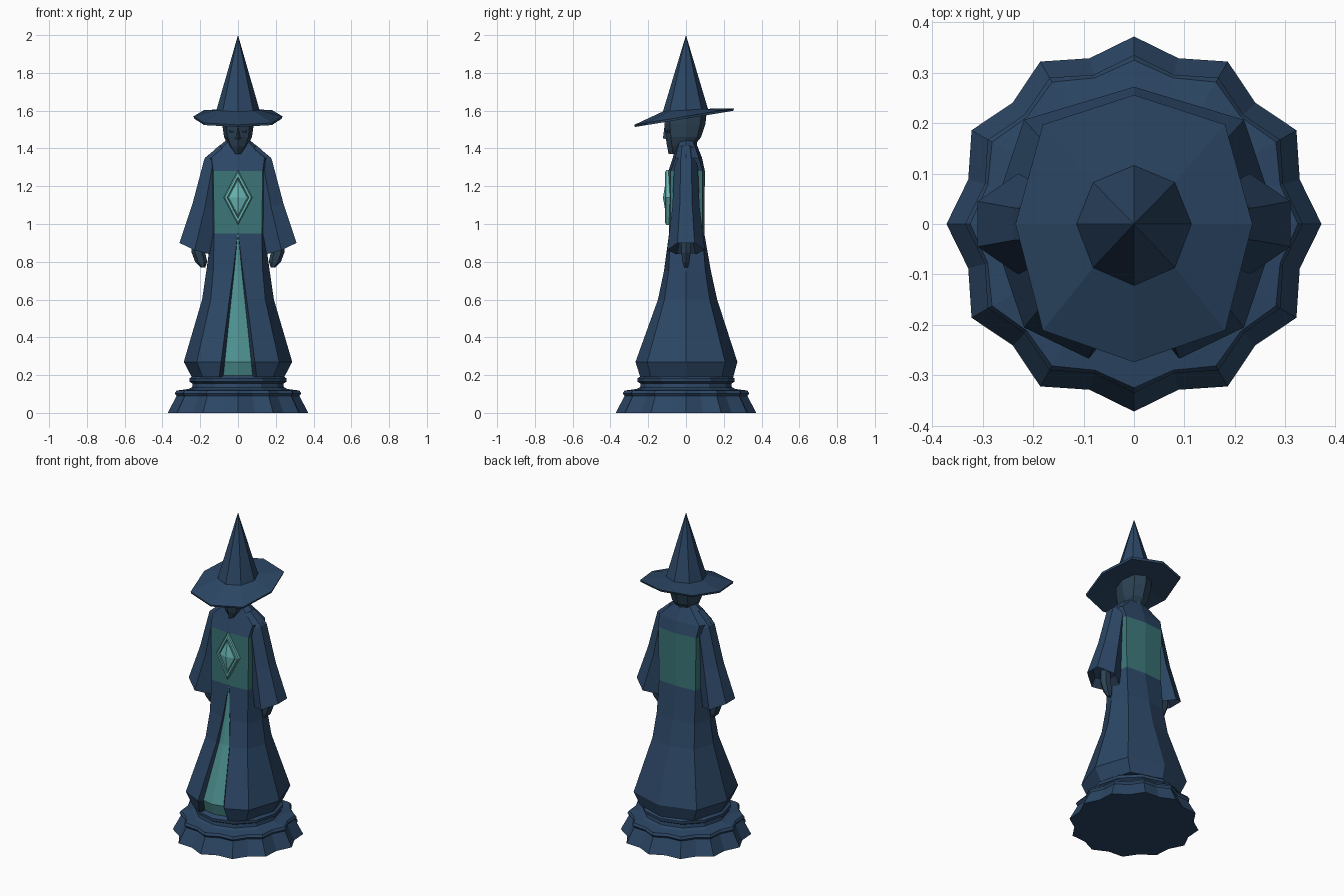
import bpy, bmesh, math

if "Cube" in bpy.data.objects:
    bpy.data.objects.remove(bpy.data.objects["Cube"])


def material(name, rgb):
    m = bpy.data.materials.new(name)
    m.diffuse_color = (*rgb, 1)
    m.use_nodes = True
    m.node_tree.nodes["Principled BSDF"].inputs["Base Color"].default_value = m.diffuse_color
    return m


NAVY = material("navy", (0.025, 0.062, 0.13))
DARK = material("dark_blue", (0.015, 0.032, 0.065))
FACE = material("slate_face", (0.025, 0.055, 0.09))
TEAL = material("teal", (0.045, 0.18, 0.19))
PALE = material("pale_teal", (0.075, 0.28, 0.28))
GLOW = material("glowing_teal", (0.14, 0.47, 0.46))


def loft(name, rings, mats, pick=None):
    """Bridge equal-length rings into one capped flat-shaded solid."""
    bm = bmesh.new()
    rows = [[bm.verts.new(p) for p in r] for r in rings]
    n = len(rows[0])
    for i in range(len(rows) - 1):
        for j in range(n):
            k = (j + 1) % n
            f = bm.faces.new((rows[i][j], rows[i][k], rows[i + 1][k], rows[i + 1][j]))
            f.material_index = pick(i, j) if pick else 0
    bm.faces.new(rows[0][::-1])
    bm.faces.new(rows[-1])
    bmesh.ops.remove_doubles(bm, verts=bm.verts, dist=1e-5)
    bmesh.ops.recalc_face_normals(bm, faces=bm.faces)
    me = bpy.data.meshes.new(name)
    bm.to_mesh(me)
    bm.free()
    for m in mats:
        me.materials.append(m)
    ob = bpy.data.objects.new(name, me)
    bpy.context.collection.objects.link(ob)
    return ob


def octagon(rx, yf, yb, z, k=0.74, tilt=0):
    """Eight-sided ring with its own front and back depth."""
    half = [(0, -yf), (k * rx, -k * yf), (rx, 0), (k * rx, k * yb), (0, yb)]
    pts = half + [(-x, y) for x, y in half[3:0:-1]]
    return [(x, y, z + tilt * y) for x, y in pts]


def robe_ring(rx, yf, yb, z, s, k):
    """Octagon whose front opens in a slit of half width s over a recessed panel."""
    d = min(0.03, s * 0.4)
    half = [(0, -yf + d * 0.4), (s, -yf + d), (s + d * 0.7, -yf * 0.99), (k * rx, -k * yf),
            (rx, 0), (k * rx, k * yb), (0, yb)]
    pts = half + [(-x, y) for x, y in half[5:0:-1]]
    return [(x, y, z) for x, y in pts]


# Scalloped pedestal: twelve points, fading out on the upper mouldings
profile = [(.372, 0, 1), (.325, .09, 1), (.335, .103, 1), (.325, .118, .9), (.265, .126, .6),
           (.243, .135, .4), (.24, .155, .4), (.257, .165, .4), (.258, .182, .4), (.235, .198, .3)]
base = []
for r, z, w in profile:
    row = []
    for j in range(24):
        a = math.tau * j / 24
        q = r * (1 - 0.085 * w * (j % 2))
        row.append((q * math.cos(a), q * math.sin(a), z))
    base.append(row)
loft("pedestal", base, [NAVY])

# Robe skirt with the pale panel showing in its front slit
loft("robe_skirt", [robe_ring(.245, .245, .25, .19, .078, .76),
                    robe_ring(.287, .27, .272, .27, .07, .76),
                    robe_ring(.19, .15, .165, .60, .036, .76),
                    robe_ring(.168, .118, .132, .75, .02, .78),
                    robe_ring(.14, .09, .097, .95, .001, .9)],
     [NAVY, PALE, DARK],
     lambda i, j: 1 if j in (0, 11) else (2 if j in (1, 10) else 0))

# Teal torso and navy shoulder yoke
loft("torso", [octagon(.14, .09, .097, .95, .9), octagon(.15, .093, .1, 1.28, .87)], [TEAL])
loft("shoulder_yoke", [octagon(.15, .093, .1, 1.28, .87),
                       octagon(.175, .07, .085, 1.35, .8),
                       octagon(.085, .05, .055, 1.425, .75),
                       octagon(.055, .04, .045, 1.45)], [NAVY])


def sleeve_ring(side, xi, xo, hy, zi, zo):
    xm, zm = xi + .5 * (xo - xi), zi + .35 * (zo - zi)
    pts = [(xo, -.45 * hy, zo), (xo, .45 * hy, zo), (xm, hy, zm),
           (xi, .5 * hy, zi), (xi, -.5 * hy, zi), (xm, -hy, zm)]
    return [(side * x, y, z) for x, y, z in pts]


# Flared sleeves with hollow cuffs, and the hands below them
for side, label in ((-1, "left"), (1, "right")):
    loft(label + "_sleeve", [sleeve_ring(side, .07, .10, .045, 1.40, 1.415),
                             sleeve_ring(side, .09, .178, .062, 1.30, 1.345),
                             sleeve_ring(side, .11, .24, .072, 1.08, 1.11),
                             sleeve_ring(side, .15, .31, .1, .84, .9),
                             sleeve_ring(side, .17, .28, .075, .90, .935)],
         [NAVY, DARK], lambda i, j: 1 if i == 3 else 0)
    hand = []
    for x, z, hx, hy in ((.215, .92, .03, .03), (.21, .85, .036, .028),
                         (.195, .80, .032, .022), (.185, .77, .012, .012)):
        hand.append([(side * (x + hx * math.cos(math.tau * j / 6)),
                      hy * math.sin(math.tau * j / 6), z) for j in range(6)])
    loft(label + "_hand", hand, [FACE])

# Neck and head with a pointed chin
loft("neck", [octagon(.05, .045, .055, 1.36), octagon(.048, .04, .06, 1.5)], [NAVY])
loft("head", [octagon(.018, .092, -.03, 1.37), octagon(.05, .1, .04, 1.41),
              octagon(.074, .108, .08, 1.46), octagon(.084, .115, .103, 1.53),
              octagon(.088, .105, .11, 1.595)], [FACE])
# Nose and narrow eyes
loft("nose", [[(-.014, -.1, 1.45), (.014, -.1, 1.45), (0, -.122, 1.452)],
              [(-.006, -.1, 1.51), (.006, -.1, 1.51), (0, -.115, 1.51)]], [FACE])
for side, label in ((-1, "left"), (1, "right")):
    loft(label + "_eye", [[(side * x, y + d, z) for x, y, z in
                           ((.015, -.108, 1.487), (.048, -.093, 1.497), (.045, -.093, 1.482))]
                          for d in (-.004, .02)], [DARK])

# Pointed hat with tilted brim
loft("pointed_hat", [octagon(.095, .11, .11, 1.572, .74, .1),
                     octagon(.232, .27, .25, 1.558, .77, .165),
                     octagon(.235, .274, .256, 1.57, .77, .165),
                     octagon(.114, .122, .116, 1.603, .71, .06),
                     octagon(0, 0, 0, 2.0)],
     [NAVY])


def diamond(w, h, y):
    return [(w, y, 1.14), (0, y, 1.14 + h), (-w, y, 1.14), (0, y, 1.14 - h)]


# Chest jewel in a diamond frame
loft("jewel_frame", [diamond(.076, .145, -.085), diamond(.076, .145, -.105),
                     diamond(.07, .132, -.111), diamond(.058, .11, -.111),
                     diamond(.055, .104, -.102)], [PALE, GLOW],
     lambda i, j: 1 if i < 3 else 0)
loft("jewel", [diamond(.052, .098, -.1), diamond(.05, .094, -.106),
               diamond(0, 0, -.122)], [GLOW])
